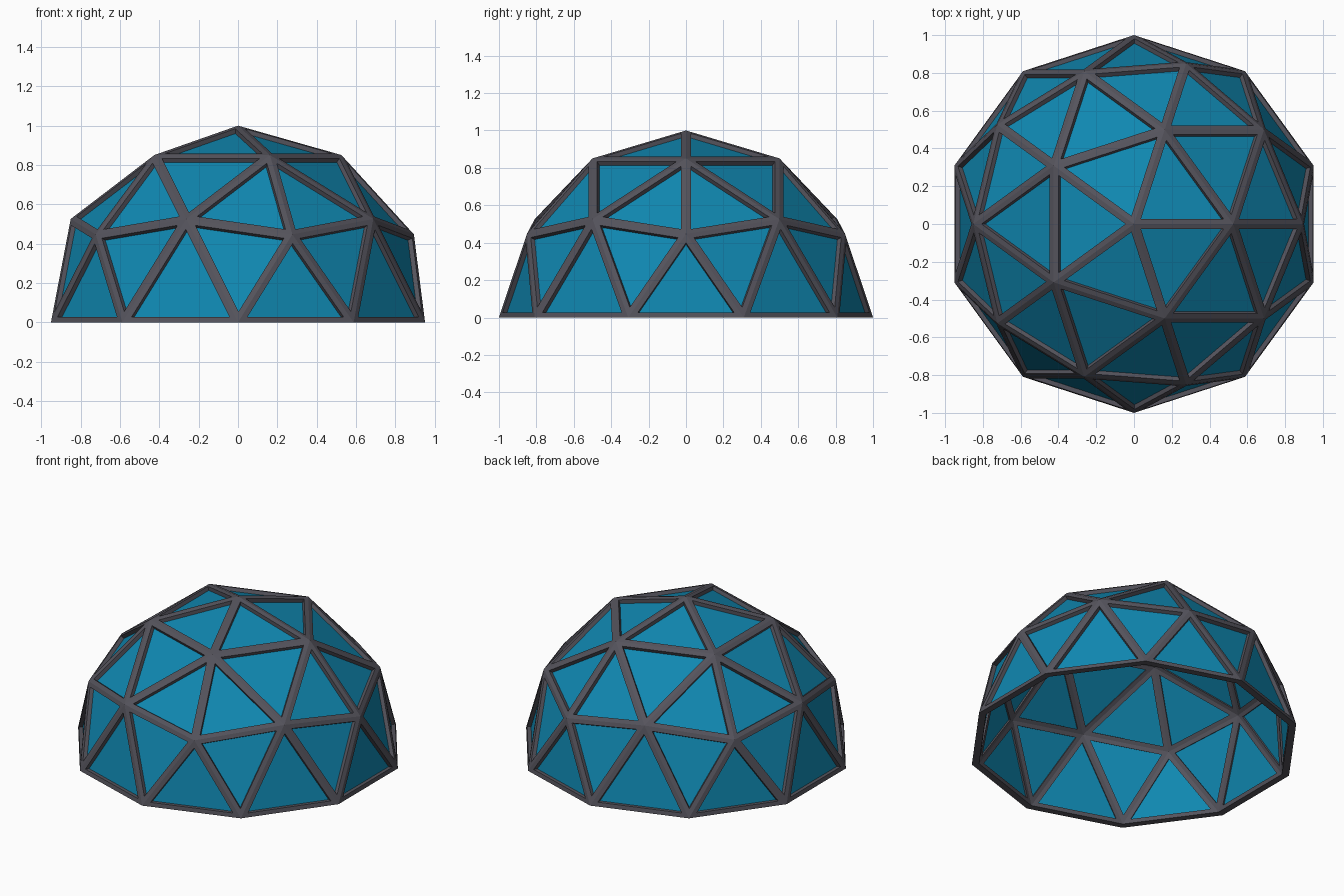
import bpy, bmesh

if "Cube" in bpy.data.objects:
    bpy.data.objects.remove(bpy.data.objects["Cube"])

STRUT = 0.027       # half width of a strut
DEPTH = 0.955       # inner frame surface, as a radial scale
PANEL_OUT, PANEL_IN = 0.975, 0.967


def material(name, rgb):
    m = bpy.data.materials.new(name)
    m.diffuse_color = (*rgb, 1)
    m.use_nodes = True
    m.node_tree.nodes["Principled BSDF"].inputs["Base Color"].default_value = m.diffuse_color
    return m


def half_sphere():
    """Unit icosphere cut at the equator, with every triangle inset."""
    bm = bmesh.new()
    bmesh.ops.create_icosphere(bm, subdivisions=2, radius=1)
    low = [v for v in bm.verts if v.co.z < -0.01]
    bmesh.ops.delete(bm, geom=low, context='VERTS')
    for v in bm.verts:
        if abs(v.co.z) < 1e-4:
            v.co.z = 0
    triangles = list(bm.faces)
    rim = bmesh.ops.inset_individual(bm, faces=triangles, thickness=STRUT,
                                     use_even_offset=True)['faces']
    return bm, triangles, rim


def shell(bm, outer, inner):
    """Give an open surface a thickness measured towards the centre."""
    faces = list(bm.faces)
    border = [e.link_loops[0] for e in bm.edges if e.is_boundary]
    border = [(l.vert, l.link_loop_next.vert) for l in border]
    twin = {v: bm.verts.new(v.co * inner) for v in list(bm.verts)}
    for v in twin:
        v.co *= outer
    for f in faces:
        bm.faces.new([twin[v] for v in reversed(f.verts)])
    for a, b in border:
        bm.faces.new([b, a, twin[a], twin[b]])


def finish(bm, name, mat):
    bm.normal_update()
    me = bpy.data.meshes.new(name)
    bm.to_mesh(me)
    bm.free()
    me.materials.append(mat)
    ob = bpy.data.objects.new(name, me)
    bpy.context.collection.objects.link(ob)
    return ob


grey = material("dark grey metal", (0.09, 0.087, 0.107))
teal = material("teal glass", (0.005, 0.245, 0.44))

# Strut frame
bm, triangles, rim = half_sphere()
bmesh.ops.delete(bm, geom=triangles, context='FACES_ONLY')
shell(bm, 1.0, DEPTH)
finish(bm, "dome_frame", grey)

# Recessed triangular panels
bm, triangles, rim = half_sphere()
bmesh.ops.delete(bm, geom=rim, context='FACES')
shell(bm, PANEL_OUT, PANEL_IN)
finish(bm, "dome_panels", teal)
